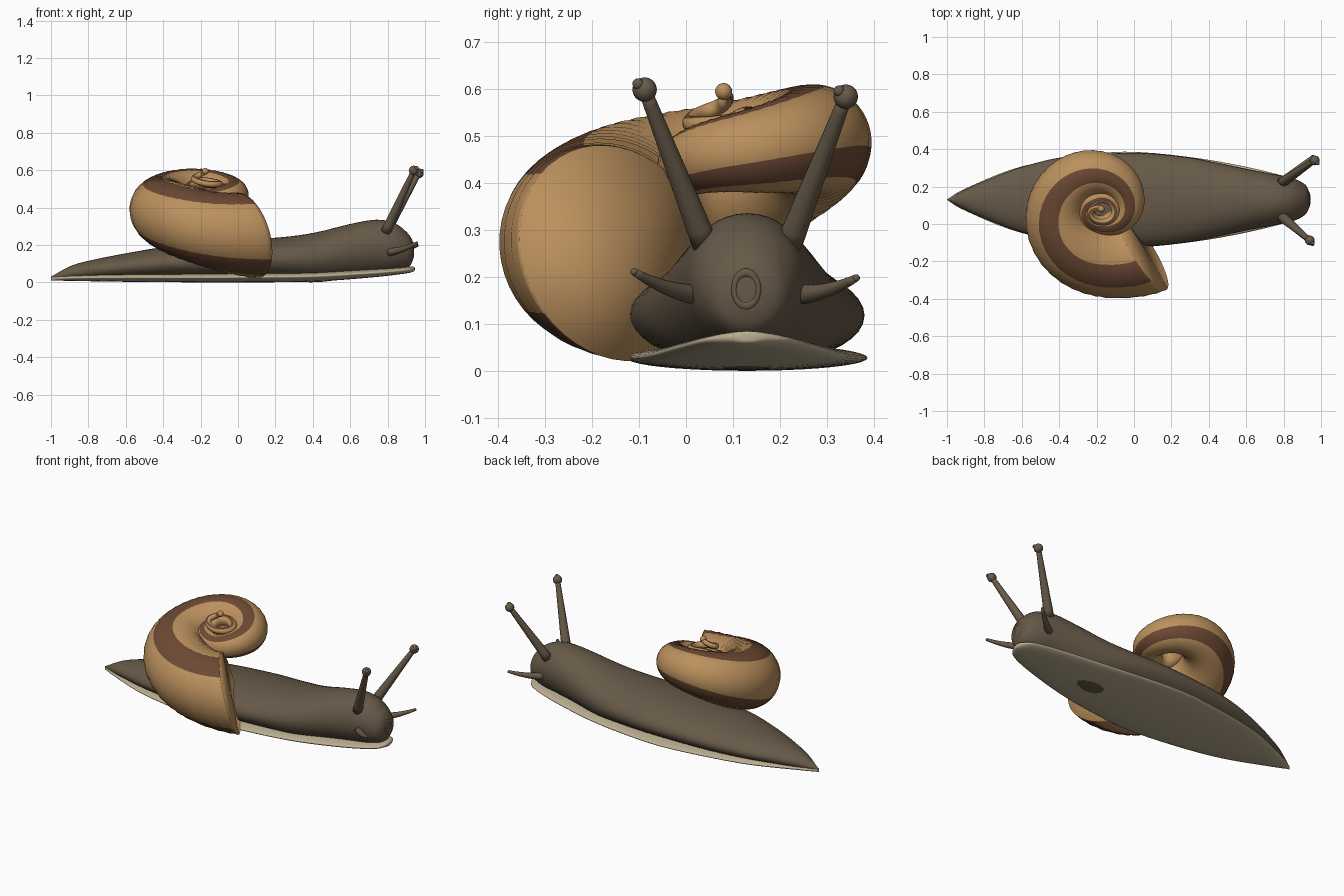
import bpy, bmesh, math
from mathutils import Vector

if "Cube" in bpy.data.objects:
    bpy.data.objects.remove(bpy.data.objects["Cube"])

MID_Y = 0.13  # centre line of the body


def material(name, rgb):
    m = bpy.data.materials.new(name)
    m.diffuse_color = (*rgb, 1)
    m.use_nodes = True
    m.node_tree.nodes["Principled BSDF"].inputs["Base Color"].default_value = m.diffuse_color
    return m


SKIN = material("dark skin", (0.135, 0.10, 0.065))
SOLE = material("pale sole", (0.50, 0.42, 0.28))
TAN = material("shell tan", (0.50, 0.28, 0.11))
BAND = material("shell brown band", (0.15, 0.067, 0.034))


def smooth_keys(keys, steps):
    """Smooth curve through rows of numbers; steps is a count for each span."""
    out = []
    for i, n in enumerate(steps):
        p0, p1 = keys[max(i - 1, 0)], keys[i]
        p2, p3 = keys[i + 1], keys[min(i + 2, len(keys) - 1)]
        for s in range(n):
            t = s / n
            out.append([0.5 * (2 * b + (c - a) * t + (2 * a - 5 * b + 4 * c - d) * t ** 2
                               + (3 * b - a - 3 * c + d) * t ** 3)
                        for a, b, c, d in zip(p0, p1, p2, p3)])
    out.append(list(keys[-1]))
    return out


def loft(name, rings, mats, rule=lambda j: 0):
    """Skin a list of closed rings, with a fan at each end."""
    bm = bmesh.new()
    rows = [[bm.verts.new(p) for p in ring] for ring in rings]
    n = len(rows[0])
    for r0, r1 in zip(rows, rows[1:]):
        for j in range(n):
            k = (j + 1) % n
            f = bm.faces.new((r0[j], r0[k], r1[k], r1[j]))
            f.material_index = rule(j)
    for row in (rows[0], rows[-1]):
        c = bm.verts.new(sum((v.co for v in row), Vector()) / n)
        for j in range(n):
            bm.faces.new((row[j], row[(j + 1) % n], c))
    bmesh.ops.recalc_face_normals(bm, faces=bm.faces)
    for f in bm.faces:
        f.smooth = True
    me = bpy.data.meshes.new(name)
    bm.to_mesh(me)
    bm.free()
    for m in mats:
        me.materials.append(m)
    ob = bpy.data.objects.new(name, me)
    bpy.context.collection.objects.link(ob)
    return ob


def circle(c, u, v, r, n):
    return [c + (u * math.cos(a) + v * math.sin(a)) * r
            for a in (2 * math.pi * j / n for j in range(n))]


def long_form(name, keys, mat):
    """Elliptical sections along x from rows of x, half width, bottom, top."""
    rings = []
    for x, w, lo, hi in smooth_keys(keys, [5] * (len(keys) - 1)):
        c = Vector((x, MID_Y, (lo + hi) / 2))
        rings.append(circle(c, Vector((0, max(w, 0.001), 0)),
                            Vector((0, 0, (hi - lo) / 2)), 1, 40))
    return loft(name, rings, [mat])


def ball(name, p, r, mat, scale=(1, 1, 1)):
    bpy.ops.mesh.primitive_uv_sphere_add(segments=20, ring_count=12, radius=r, location=p)
    ob = bpy.context.object
    ob.name = name
    ob.scale = scale
    ob.data.materials.append(mat)
    bpy.ops.object.shade_smooth()
    return ob


# body and sole
long_form("body", [
    (-1, 0.0, 0.015, 0.03), (-0.9, 0.055, 0.012, 0.085), (-0.8, 0.10, 0.012, 0.115),
    (-0.6, 0.175, 0.012, 0.155), (-0.35, 0.232, 0.012, 0.195), (0, 0.25, 0.01, 0.225),
    (0.25, 0.232, 0.006, 0.243), (0.42, 0.203, 0.001, 0.268), (0.6, 0.165, 0.022, 0.312),
    (0.74, 0.138, 0.04, 0.335), (0.84, 0.118, 0.055, 0.315), (0.91, 0.085, 0.08, 0.26),
    (0.935, 0.045, 0.12, 0.215), (0.94, 0, 0.165, 0.175)], SKIN)
long_form("sole", [
    (-1, 0.0, 0.01, 0.028), (-0.9, 0.06, 0.008, 0.04), (-0.6, 0.178, 0.003, 0.05),
    (-0.2, 0.246, 0, 0.053), (0.05, 0.253, 0, 0.056), (0.4, 0.213, 0.004, 0.06),
    (0.7, 0.153, 0.025, 0.072), (0.88, 0.098, 0.045, 0.081), (0.935, 0.045, 0.056, 0.084),
    (0.945, 0.0, 0.065, 0.078)], SOLE)


# tentacles, given by base, tip, radii and a downward sag
def tentacle(name, a, b, ra, rb, sag=0.0):
    a, b = Vector(a), Vector(b)
    d = (b - a).normalized()
    u = d.orthogonal().normalized()
    v = d.cross(u)
    rings = []
    for i in range(11):
        t = i / 10
        c = a.lerp(b, t) - Vector((0, 0, sag * 4 * t * (1 - t)))
        rings.append(circle(c, u, v, ra + (rb - ra) * t, 18))
    loft(name, rings, [SKIN])


for side, base_y, eye, low_y, low_tip in (
        ("right", 0.04, (0.94, -0.088, 0.598), 0.02, (0.955, -0.11, 0.21)),
        ("left", 0.22, (0.967, 0.34, 0.583), 0.24, (0.957, 0.362, 0.197))):
    tentacle(side + "_eye_stalk", (0.79, base_y, 0.27), eye, 0.028, 0.014)
    ball(side + "_eye", eye, 0.026, SKIN)
    ball(side + "_pupil", Vector(eye) + Vector((0.014, -0.014, 0.012)), 0.012, SKIN)
    tentacle(side + "_feeler", (0.81, low_y, 0.162), low_tip, 0.022, 0.008, 0.008)
    ball(side + "_feeler_tip", low_tip, 0.008, SKIN)

# mouth ring
bpy.ops.mesh.primitive_torus_add(major_radius=0.026, minor_radius=0.007, major_segments=32,
                                 minor_segments=10, location=(0.934, 0.128, 0.173),
                                 rotation=(0, math.pi / 2, 0))
mouth = bpy.context.object
mouth.name = "mouth"
mouth.scale = (1.35, 1, 1)
mouth.data.materials.append(SKIN)
bpy.ops.object.shade_smooth()

# shell: tube centres and radii from the opening inward, one each quarter turn
HUB = Vector((-0.17, 0.07))
path = [
    (0.05, -0.15, 0.25, 0.237), (-0.15, -0.18, 0.28, 0.215), (-0.41, 0.05, 0.395, 0.17),
    (-0.22, 0.27, 0.485, 0.125), (-0.03, 0.10, 0.46, 0.085), (-0.15, 0.0, 0.437, 0.06),
    (-0.255, 0.06, 0.48, 0.046), (-0.2, 0.13, 0.53, 0.032), (-0.1, 0.07, 0.522, 0.022),
    (-0.17, 0.01, 0.527, 0.018), (-0.235, 0.05, 0.553, 0.017), (-0.2, 0.085, 0.577, 0.016),
    (-0.175, 0.08, 0.594, 0.016)]
keys, last = [], 10.0
for i, (x, y, z, r) in enumerate(path):
    a = math.atan2(y - HUB.y, x - HUB.x)
    while a > last:
        a -= 2 * math.pi
    last = a
    turn = math.radians(-90 * i if i else -57)
    keys.append((a, (Vector((x, y)) - HUB).length, z, r, turn))

axis = Vector((-0.1, -0.3, 0.95)).normalized()
tilt = Vector((0, 0, 1)).rotation_difference(axis).to_matrix()
SEG = 48
rings = []
for i, (a, dist, z, r, turn) in enumerate(smooth_keys(keys, [8] + [20] * (len(keys) - 2))):
    c = Vector((HUB.x + dist * math.cos(a), HUB.y + dist * math.sin(a), z))
    out = tilt @ Vector((math.cos(turn), math.sin(turn), 0))
    rib = 1.0 if i % 2 == 0 else 0.985
    rings.append(circle(c, out, axis, r * rib, SEG))


def shell_colour(j):
    # brown bands on the upper shoulder and the lower outside
    deg = (j + 0.5) * 360 / SEG
    return 1 if 61 < deg < 96 or 302 < deg < 338 else 0


loft("shell", rings, [TAN, BAND], shell_colour)
ball("shell_tip", (-0.175, 0.08, 0.594), 0.018, TAN)
